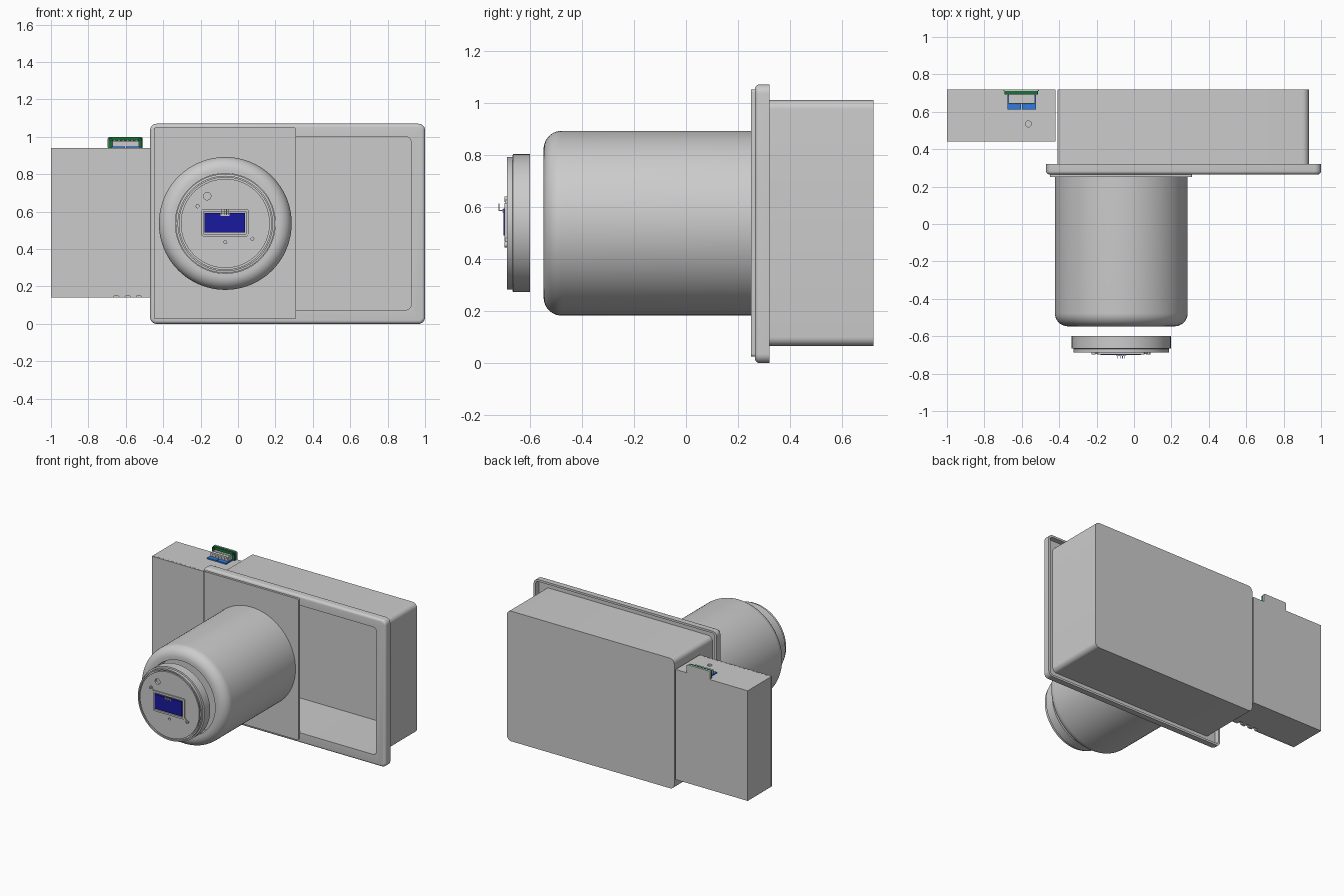
import bpy, bmesh, math
from mathutils import Vector, Matrix

if "Cube" in bpy.data.objects:
    bpy.data.objects.remove(bpy.data.objects["Cube"])

CX, CZ = -0.068, 0.537          # axis of the round drum


def material(name, rgb):
    m = bpy.data.materials.new(name)
    m.diffuse_color = (*rgb, 1)
    m.use_nodes = True
    m.node_tree.nodes["Principled BSDF"].inputs["Base Color"].default_value = m.diffuse_color
    return m


GREEN = material("board_green", (0.01, 0.16, 0.04))
BLUE = material("terminal_blue", (0.03, 0.2, 0.75))
NAVY = material("screen_navy", (0.01, 0.01, 0.35))


def finish(bm, name, mat=None):
    bmesh.ops.recalc_face_normals(bm, faces=bm.faces)
    me = bpy.data.meshes.new(name)
    bm.to_mesh(me)
    bm.free()
    ob = bpy.data.objects.new(name, me)
    bpy.context.collection.objects.link(ob)
    if mat:
        me.materials.append(mat)
    return ob


def box(name, x, y, z, r=0, front=0, mat=None):
    """Box from (min, max) ranges; r rounds the edges along y, front rounds the front rim."""
    bm = bmesh.new()
    bmesh.ops.create_cube(bm, size=1)
    for v in bm.verts:
        v.co = Vector([(a + b) / 2 + c * (b - a) for (a, b), c in zip((x, y, z), v.co)])
    if r:
        edges = [e for e in bm.edges if abs(e.verts[0].co.y - e.verts[1].co.y) > 1e-5]
        bmesh.ops.bevel(bm, geom=edges, offset=r, segments=8, profile=0.5, affect='EDGES')
    if front:
        edges = [e for e in bm.edges if all(abs(v.co.y - y[0]) < 1e-5 for v in e.verts)]
        bmesh.ops.bevel(bm, geom=edges, offset=front, segments=5, profile=0.5, affect='EDGES')
    return finish(bm, name, mat)


def rod(name, centre, r, length, axis='Y', mat=None):
    bm = bmesh.new()
    rot = Matrix.Rotation(math.pi / 2, 4, 'X') if axis == 'Y' else Matrix()
    bmesh.ops.create_cone(bm, cap_ends=True, segments=32, radius1=r, radius2=r, depth=length,
                          matrix=Matrix.Translation(centre) @ rot)
    return finish(bm, name, mat)


def lathe(name, profile, steps=96):
    """Turn (radius, y) points around the drum axis."""
    bm = bmesh.new()
    vs = [bm.verts.new((CX + r, y, CZ)) for r, y in profile]
    es = [bm.edges.new(p) for p in zip(vs, vs[1:])]
    bmesh.ops.spin(bm, geom=vs + es, cent=(CX, 0, CZ), axis=(0, 1, 0),
                   angle=2 * math.pi, steps=steps)
    bmesh.ops.remove_doubles(bm, verts=bm.verts, dist=1e-5)
    return finish(bm, name)


def cut(ob, *cutters):
    for c in cutters:
        c.hide_render = True
        m = ob.modifiers.new("cut", 'BOOLEAN')
        m.operation, m.solver, m.object = 'DIFFERENCE', 'EXACT', c
        bpy.context.view_layer.objects.active = ob
        bpy.ops.object.modifier_apply(modifier=m.name)
        bpy.data.objects.remove(c)
    return ob


# Wall tray: thin-walled body with an open front
inner_x, inner_z = (-0.40, 0.925), (0.075, 1.0)
cut(box("tray_body", (-0.41, 0.935), (0.27, 0.72), (0.065, 1.01), r=0.035),
    box("tray_cutter", inner_x, (0.2, 0.71), inner_z, r=0.027))

# Flange around the tray, hollow behind
cut(box("tray_flange", (-0.47, 1.0), (0.265, 0.32), (0, 1.07), r=0.035, front=0.018),
    box("flange_opening", inner_x, (0.2, 0.5), inner_z, r=0.027),
    box("flange_pocket", (-0.455, 0.985), (0.283, 0.5), (0.015, 1.055), r=0.022))

# Plate carrying the drum
box("front_plate", (-0.45, 0.31), (0.25, 0.268), (0.025, 1.05), r=0.01)

# Drum with a rounded front rim and a seat for the cap
F, R, fil = -0.547, 0.355, 0.07
arc = [(R - fil + fil * math.cos(a), F + fil - fil * math.sin(a))
       for a in [i * math.pi / 20 for i in range(11)]]
lathe("drum", [(0, 0.252), (R, 0.252)] + arc + [(0.267, F), (0.267, F + 0.1), (0, F + 0.1)])

# Cap in front of the drum, stepped, with a ring groove
cap = lathe("cap", [(0, -0.6), (0.265, -0.6), (0.265, -0.665), (0.255, -0.667), (0.255, -0.688),
                    (0.246, -0.688), (0.246, -0.678), (0.238, -0.678), (0.238, -0.688), (0, -0.688)])
cut(cap, rod("button_hole", (-0.165, -0.69, 0.683), 0.02, 0.04),
    rod("small_hole", (CX, -0.69, 0.437), 0.008, 0.04))

# Screen frame, screen and its fixing arms
cut(box("screen_frame", (-0.197, 0.057), (-0.697, -0.685), (0.468, 0.615), r=0.012),
    box("frame_opening", (-0.184, 0.043), (-0.75, -0.6), (0.481, 0.601)))
box("screen", (-0.18, 0.037), (-0.701, -0.686), (0.489, 0.593), mat=NAVY)
for i, s in enumerate((1, -1)):
    x, z = -0.07 - s * 0.146, 0.542 + s * 0.087
    cut(rod(f"screw_boss_{i}", (x, -0.691, z), 0.011, 0.012),
        rod("boss_hole", (x, -0.70, z), 0.005, 0.014))
    arm = box(f"frame_arm_{i}", (-0.016, 0.016), (-0.695, -0.685), (-0.005, 0.005))
    arm.location = (x + s * 0.018, 0, z - s * 0.018)
    arm.rotation_euler.y = math.radians(45)

# Header pins above the screen
box("pin_header", (-0.094, -0.046), (-0.705, -0.69), (0.578, 0.592))
for i in range(4):
    x = -0.0865 + i * 0.0125
    box(f"pin_{i}", (x - 0.002, x + 0.002), (-0.72, -0.70), (0.583, 0.587))
    box(f"pin_tip_{i}", (x - 0.002, x + 0.002), (-0.72, -0.716), (0.583, 0.613))

# Side control box with lid, cable notches and a top hole
side = box("control_box", (-1.0, -0.42), (0.45, 0.72), (0.14, 0.94))
lid = box("control_box_lid", (-1.0, -0.42), (0.44, 0.449), (0.14, 0.94))
for x in (-0.65, -0.59, -0.53):
    for part in (side, lid):
        cut(part, rod("notch_cutter", (x, 0.445, 0.137), 0.016, 0.05))
cut(side, rod("top_hole_cutter", (-0.565, 0.535, 0.94), 0.016, 0.06, axis='Z'))

# Terminal board standing on the control box
box("board_back", (-0.697, -0.508), (0.71, 0.72), (0.935, 1.0), r=0.012)
board = box("terminal_board", (-0.692, -0.513), (0.692, 0.711), (0.935, 0.998), r=0.008, mat=GREEN)
cut(board, *[rod("board_hole", (x, 0.69, 0.985), 0.006, 0.03) for x in (-0.68, -0.525)])
box("terminal_block", (-0.672, -0.53), (0.645, 0.694), (0.938, 0.978))
for i in range(6):
    x = -0.66 + i * 0.0235
    rod(f"terminal_screw_{i}", (x, 0.645, 0.96), 0.009, 0.008)
    rod(f"terminal_top_{i}", (x, 0.672, 0.979), 0.008, 0.006, axis='Z')
for i, x in enumerate(((-0.677, -0.604), (-0.598, -0.525))):
    box(f"terminal_base_{i}", x, (0.613, 0.69), (0.938, 0.949), mat=BLUE)

# Smooth the curved surfaces, keep corners crisp
bpy.ops.object.select_all(action='SELECT')
bpy.ops.object.shade_smooth_by_angle(angle=math.radians(30))
